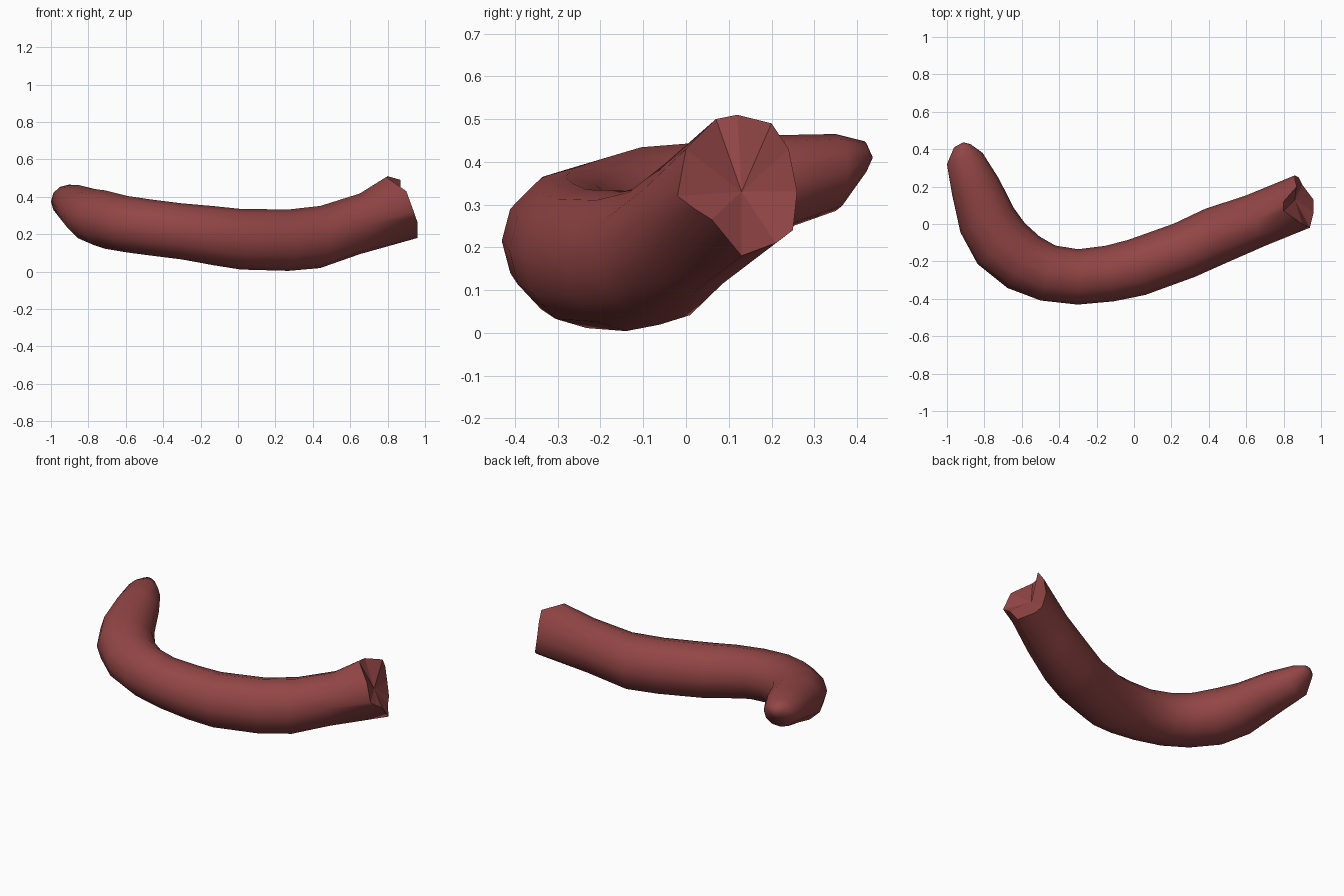
import bpy, bmesh, math
from mathutils import Vector

if "Cube" in bpy.data.objects:
    bpy.data.objects.remove(bpy.data.objects["Cube"])

mat = bpy.data.materials.new("dark red meat")
mat.diffuse_color = (0.29, 0.06, 0.06, 1)
mat.use_nodes = True
mat.node_tree.nodes["Principled BSDF"].inputs["Base Color"].default_value = mat.diffuse_color

# centre x, y, z, half width, half height along the curved sausage
rings = [
    (-.918, .418, .410, .045, .038),
    (-.905, .35, .375, .100, .090),
    (-.848, .20, .347, .132, .115),
    (-.785, .02, .302, .157, .142),
    (-.710, -.105, .278, .167, .156),
    (-.590, -.205, .253, .162, .151),
    (-.460, -.262, .235, .152, .150),
    (-.300, -.283, .215, .148, .150),
    (-.130, -.265, .192, .150, .158),
    (.015, -.232, .173, .154, .162),
    (.270, -.140, .168, .153, .164),
    (.440, -.062, .185, .155, .166),
    (.650, .018, .255, .144, .162),
]
# ragged cut end, same point order as the rings
cut = [(.86, .26, .33), (.86, .24, .43), (.87, .20, .49), (.80, .12, .51),
       (.80, .07, .50), (.90, 0, .43), (.94, -.02, .32), (.95, .02, .29),
       (.96, .06, .265), (.96, .13, .18), (.90, .21, .21), (.88, .25, .24)]
N = len(cut)

bm = bmesh.new()
loops = []
for i, (x, y, z, w, h) in enumerate(rings):
    a, b = rings[max(i - 1, 0)], rings[min(i + 1, len(rings) - 1)]
    t = Vector((b[0] - a[0], b[1] - a[1], 0)).normalized()
    u = Vector((-t.y, t.x, 0))          # towards the inside of the bend
    c = Vector((x, y, z))
    loops.append([bm.verts.new(c + u * w * math.cos(k * math.tau / N)
                  + Vector((0, 0, h * math.sin(k * math.tau / N))))
                  for k in range(N)])
loops.append([bm.verts.new(p) for p in cut])

# skin
for a, b in zip(loops, loops[1:]):
    for k in range(N):
        j = (k + 1) % N
        bm.faces.new((a[k], a[j], b[j], b[k])).smooth = True
# rounded tip and dished cut face
tip = bm.verts.new((-.913, .437, .41))
dish = bm.verts.new((.86, .13, .33))
for k in range(N):
    j = (k + 1) % N
    bm.faces.new((tip, loops[0][j], loops[0][k])).smooth = True
    bm.faces.new((dish, loops[-1][k], loops[-1][j])).smooth = False
bmesh.ops.recalc_face_normals(bm, faces=bm.faces)
for e in bm.edges:
    if e.verts[0] in loops[-1] and e.verts[1] in loops[-1]:
        e.smooth = False

me = bpy.data.meshes.new("sausage")
bm.to_mesh(me)
bm.free()
me.materials.append(mat)
ob = bpy.data.objects.new("sausage", me)
bpy.context.collection.objects.link(ob)
